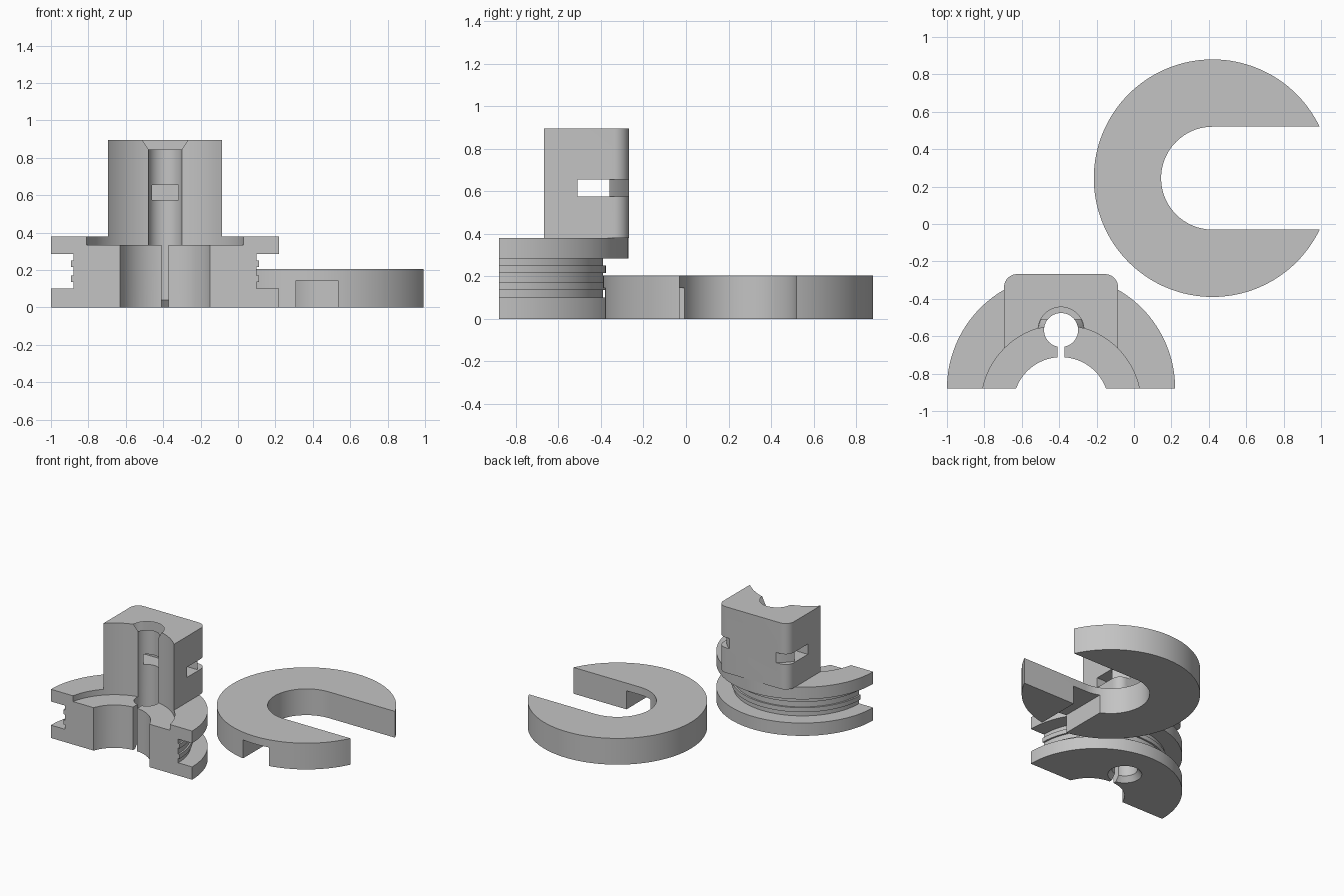
import bpy, bmesh, math
from mathutils import Vector

cube = bpy.data.objects.get("Cube")
if cube:
    bpy.data.objects.remove(cube, do_unlink=True)

grey = bpy.data.materials.new("plain_grey")
grey.use_nodes = True
colour = (0.55, 0.55, 0.55, 1)
grey.diffuse_color = colour
grey.node_tree.nodes["Principled BSDF"].inputs["Base Color"].default_value = colour


def make_object(name, bm):
    bmesh.ops.recalc_face_normals(bm, faces=bm.faces)
    mesh = bpy.data.meshes.new(name)
    bm.to_mesh(mesh)
    bm.free()
    mesh.materials.append(grey)
    obj = bpy.data.objects.new(name, mesh)
    bpy.context.collection.objects.link(obj)
    return obj


def box(name, x, y, z):
    bm = bmesh.new()
    bmesh.ops.create_cube(bm, size=1)
    for v in bm.verts:
        v.co = [r[0] if c < 0 else r[1] for c, r in zip(v.co, (x, y, z))]
    return make_object(name, bm)


def cone(name, centre, z, r1, r2=None, sides=128):
    bm = bmesh.new()
    bmesh.ops.create_cone(bm, cap_ends=True, segments=sides, radius1=r1,
                          radius2=r1 if r2 is None else r2, depth=z[1] - z[0])
    bmesh.ops.translate(bm, verts=bm.verts, vec=(*centre, sum(z) / 2))
    return make_object(name, bm)


def lathe(name, centre, profile, sides=128):
    bm = bmesh.new()
    verts = [bm.verts.new((r, 0, z)) for r, z in profile]
    edges = [bm.edges.new(pair) for pair in zip(verts, verts[1:])]
    bmesh.ops.spin(bm, geom=verts + edges, cent=(0, 0, 0), axis=(0, 0, 1),
                   angle=math.tau, steps=sides)
    bmesh.ops.remove_doubles(bm, verts=bm.verts, dist=1e-4)
    bmesh.ops.translate(bm, verts=bm.verts, vec=(*centre, 0))
    return make_object(name, bm)


def combine(target, tool, operation="DIFFERENCE"):
    mod = target.modifiers.new("combine", "BOOLEAN")
    mod.operation, mod.object, mod.solver = operation, tool, "EXACT"
    bpy.context.view_layer.objects.active = target
    bpy.ops.object.modifier_apply(modifier=mod.name)
    bpy.data.objects.remove(tool, do_unlink=True)


def smooth(obj):
    bpy.ops.object.select_all(action="DESELECT")
    obj.select_set(True)
    bpy.context.view_layer.objects.active = obj
    bpy.ops.object.shade_smooth_by_angle(angle=math.radians(25))


# Open ring with a parallel slot and a notch underneath
ring_centre = (0.42, 0.245)
ring = cone("open_ring", ring_centre, (0, 0.205), 0.635)
combine(ring, cone("ring_hole", ring_centre, (-0.1, 0.3), 0.275))
combine(ring, box("ring_slot", (0.42, 1.2), (-0.03, 0.52), (-0.1, 0.3)))
combine(ring, box("ring_notch", (0.31, 0.535), (-0.6, 0.1), (-0.1, 0.145)))
smooth(ring)

# Half spool with two ridges in its groove
CX, FRONT, RIM, CORE, RIDGE = -0.39, -0.88, 0.61, 0.49, 0.503
profile = [(0, 0), (RIM, 0), (RIM, 0.1), (CORE, 0.1)]
for low in (0.135, 0.215):
    profile += [(CORE, low), (RIDGE, low), (RIDGE, low + 0.035), (CORE, low + 0.035)]
profile += [(CORE, 0.285), (RIM, 0.285), (RIM, 0.38), (0, 0.38)]
spool = lathe("half_spool", (CX, FRONT), profile)

# Upright block with rounded back corners
block = box("block", (CX - 0.305, CX + 0.305), (FRONT - 0.1, -0.268), (0.38, 0.895))
bm = bmesh.new()
bm.from_mesh(block.data)
corners = [e for e in bm.edges if abs(e.verts[0].co.z - e.verts[1].co.z) > 0.1
           and e.verts[0].co.y > -0.5]
bmesh.ops.bevel(bm, geom=corners, offset=0.07, segments=10, affect="EDGES", profile=0.5)
bm.to_mesh(block.data)
bm.free()
combine(spool, block, "UNION")

# Flat front cut, stepped bore and vertical hole with countersinks
combine(spool, box("front_cut", (-2, 1), (-2, FRONT), (-0.2, 1.2)))
bore = (CX, -0.968)
combine(spool, cone("wide_bore", bore, (0.335, 1.2), 0.428))
combine(spool, cone("narrow_bore", bore, (-0.1, 0.5), 0.256))
hole = (CX, -0.567)
combine(spool, cone("hole", hole, (-0.1, 1.2), 0.091, sides=64))
combine(spool, cone("top_sink", hole, (0.845, 0.905), 0.091, 0.129, 64))
combine(spool, cone("bottom_sink", hole, (-0.01, 0.04), 0.129, 0.091, 64))
combine(spool, box("slit", (CX - 0.018, CX + 0.018), (-0.8, -0.6), (-0.1, 0.5)))

# Strap channel through the block, curving round its back corners
strap_z = (0.575, 0.655)
combine(spool, box("strap_slot", (-1, 0.3), (-0.51, -0.36), strap_z))
corner_cut = box("strap_corners", (-1, 0.3), (-0.37, -0.22), strap_z)
combine(corner_cut, cone("strap_curve", hole, (0.5, 0.7), 0.36))
combine(spool, corner_cut)
smooth(spool)
